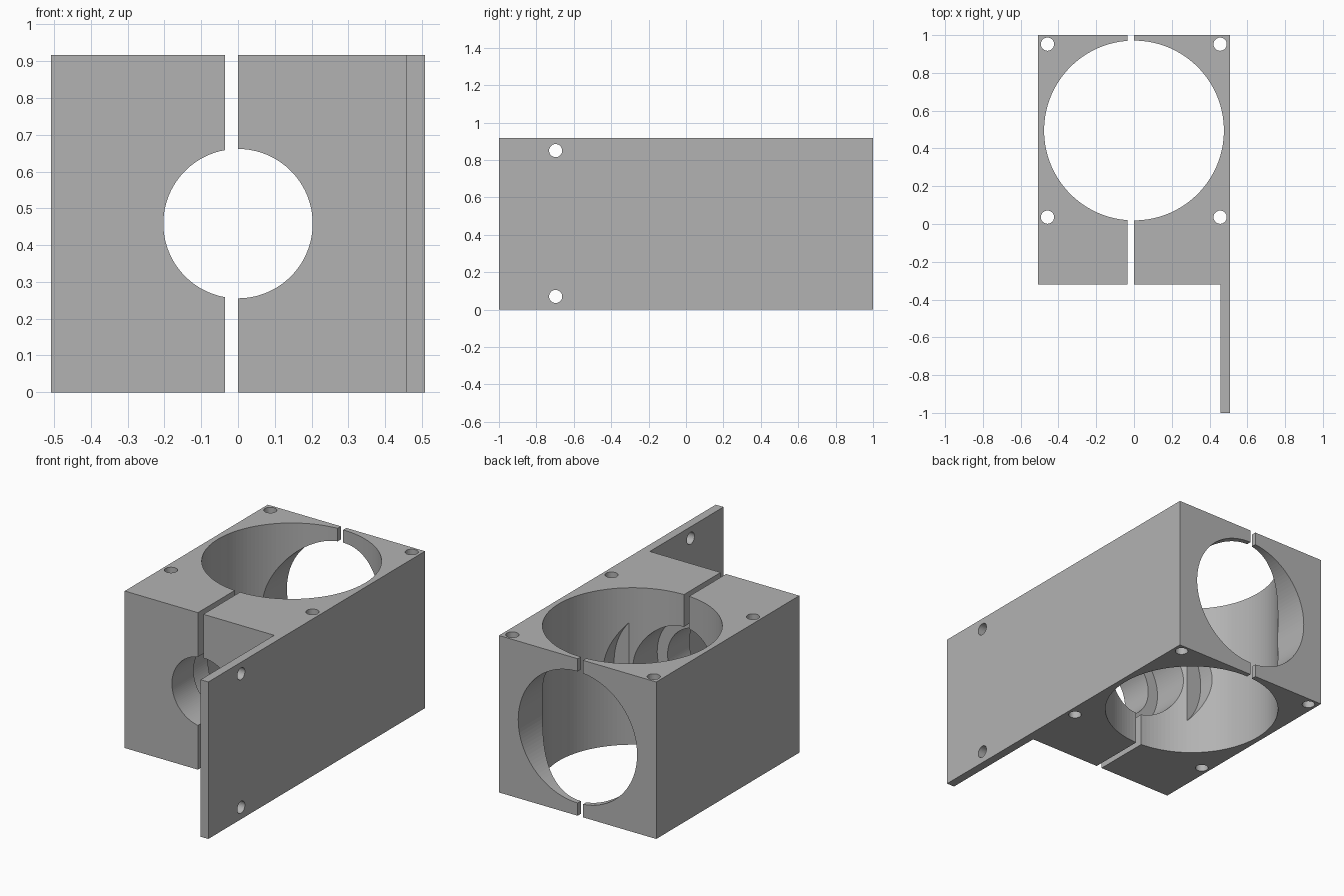
import bpy, bmesh
from math import pi
from mathutils import Matrix

if "Cube" in bpy.data.objects:
    bpy.data.objects.remove(bpy.data.objects["Cube"], do_unlink=True)

H = 0.917          # block height
W = 0.508          # half width
FRONT, BACK = -0.32, 1.0
MID = H / 2

grey = bpy.data.materials.new("plain grey")
grey.use_nodes = True
grey.diffuse_color = (0.45, 0.45, 0.45, 1)
grey.node_tree.nodes["Principled BSDF"].inputs["Base Color"].default_value = (0.45, 0.45, 0.45, 1)


def add_object(name, bm):
    bmesh.ops.recalc_face_normals(bm, faces=bm.faces)
    mesh = bpy.data.meshes.new(name)
    bm.to_mesh(mesh)
    bm.free()
    mesh.materials.append(grey)
    ob = bpy.data.objects.new(name, mesh)
    bpy.context.collection.objects.link(ob)
    return ob


def prism(name, outline):
    """Extrude a plan outline to the full block height."""
    bm = bmesh.new()
    face = bm.faces.new([bm.verts.new((x, y, 0)) for x, y in outline])
    top = bmesh.ops.extrude_face_region(bm, geom=[face])["geom"]
    bmesh.ops.translate(bm, vec=(0, 0, H), verts=[v for v in top if isinstance(v, bmesh.types.BMVert)])
    return add_object(name, bm)


def cylinder(name, axis, centre, radius, length, sides):
    """Cylinder cutter along a main axis."""
    turn = {"X": Matrix.Rotation(pi / 2, 4, "Y"),
            "Y": Matrix.Rotation(pi / 2, 4, "X"),
            "Z": Matrix.Identity(4)}[axis]
    bm = bmesh.new()
    bmesh.ops.create_cone(bm, cap_ends=True, segments=sides, radius1=radius, radius2=radius,
                          depth=length, matrix=Matrix.Translation(centre) @ turn)
    ob = add_object(name, bm)
    ob.hide_render = True
    return ob


def bore(name, radius, start, end):
    """Horizontal bore running front to back."""
    return cylinder(name, "Y", (0, (start + end) / 2, MID), radius, end - start, 128)


# Two halves of the housing, with a narrow slot between them
right_half = prism("right_half", [(-W, FRONT), (-0.035, FRONT), (-0.035, BACK), (-W, BACK)])
left_half = prism("left_half_with_mounting_plate",
                  [(0, FRONT), (0.458, FRONT), (0.458, -1), (W, -1), (W, BACK), (0, BACK)])

# Large vertical bore and stepped horizontal bore
cutters = [
    cylinder("vertical_bore", "Z", (0, 0.495, MID), 0.476, 2, 128),
    bore("rear_bore", 0.384, 0.115, 1.2),
    bore("middle_bore", 0.27, -0.12, 0.5),
    bore("front_bore", 0.203, -0.6, 0.3),
]

# Vertical screw holes in the corners
for x in (-0.458, 0.456):
    for y in (0.036, 0.952):
        cutters.append(cylinder("corner_hole", "Z", (x, y, MID), 0.035, 2, 32))

# Mounting holes through the plate
for z in (0.07, 0.85):
    cutters.append(cylinder("plate_hole", "X", (0.48, -0.697, z), 0.035, 0.3, 32))

# Cut every opening, then bake the result
for half in (right_half, left_half):
    for cutter in cutters:
        mod = half.modifiers.new(cutter.name, "BOOLEAN")
        mod.operation = "DIFFERENCE"
        mod.solver = "EXACT"
        mod.object = cutter
    bpy.context.view_layer.update()
    baked = bpy.data.meshes.new_from_object(half.evaluated_get(bpy.context.evaluated_depsgraph_get()))
    half.modifiers.clear()
    half.data = baked

for cutter in cutters:
    bpy.data.objects.remove(cutter, do_unlink=True)
